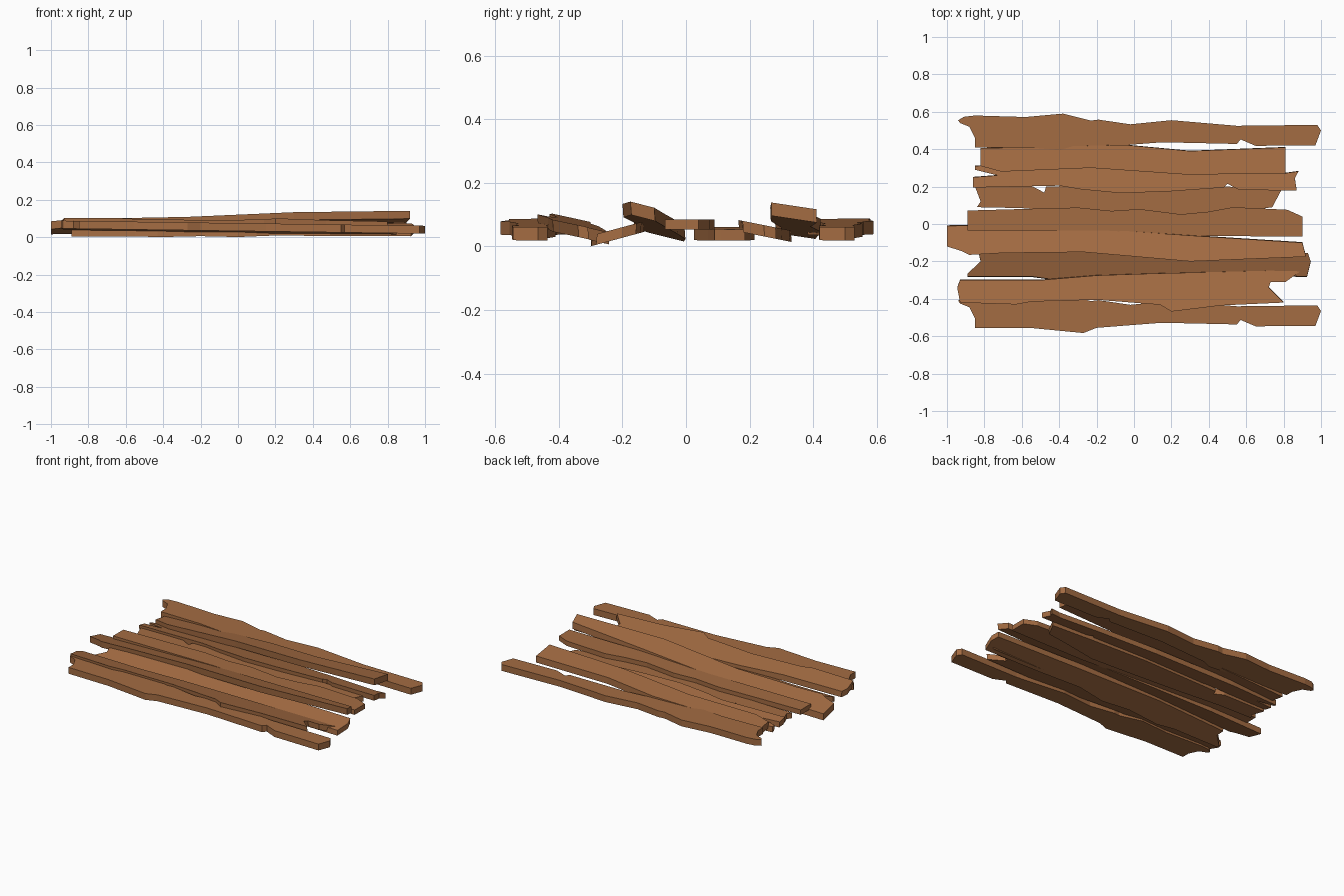
import bpy, bmesh

wood = bpy.data.materials.new("brown_wood")
wood.diffuse_color = (0.37, 0.15, 0.055, 1)


def plank(name, far_edge, near_edge, z, slope_x=0.0, slope_y=0.0, y_ref=0.0,
          thick=0.04, dy=0.0):
    """Rough board: outline from its far edge (left to right) and near edge
    (left to right), extruded down from a tilted top plane."""
    outline = near_edge + far_edge[::-1]
    bm = bmesh.new()
    top, low = [], []
    for x, y in outline:
        h = z + slope_x * x + slope_y * (y + dy - y_ref)
        top.append(bm.verts.new((x, y + dy, h)))
        low.append(bm.verts.new((x, y + dy - slope_y * thick * 0.3, h - thick)))
    bm.faces.new(top)
    bm.faces.new(low[::-1])
    n = len(outline)
    for i in range(n):
        j = (i + 1) % n
        bm.faces.new((top[i], low[i], low[j], top[j]))
    bmesh.ops.recalc_face_normals(bm, faces=bm.faces[:])
    bmesh.ops.triangulate(bm, faces=[f for f in bm.faces if len(f.verts) > 4])
    mesh = bpy.data.meshes.new(name)
    bm.to_mesh(mesh)
    bm.free()
    mesh.materials.append(wood)
    ob = bpy.data.objects.new(name, mesh)
    bpy.context.collection.objects.link(ob)
    return ob


# Outer boards: the same notched board at the back and the front
outer_far = [(-.93, .54), (-.94, .555), (-.91, .573), (-.85, .58), (-.58, .572),
             (-.38, .59), (-.23, .553), (-.19, .558), (-.02, .533), (.2, .555),
             (.55, .525), (.98, .53), (1.0, .5)]
outer_near = [(-.88, .52), (-.85, .46), (-.85, .408), (-.56, .41), (-.27, .382),
              (-.2, .41), (.15, .437), (.55, .428), (.57, .452), (.65, .418),
              (.97, .42)]
for name, dy in (("back_plank", 0.0), ("front_plank", -0.965)):
    plank(name, outer_far, outer_near, .075, -.014, dy=dy, thick=.042)

# Raised board behind the middle
plank("back_raised_plank",
      [(-.82, .405), (-.6, .41), (-.05, .423), (.3, .39), (.81, .41)],
      [(-.82, .31), (-.71, .28), (-.23, .3), (.27, .265), (.81, .268)],
      .112, .032, -.15, .27, .042)

# Split board tucked under the raised one
plank("back_tilted_plank",
      [(-.73, .26), (-.85, .29), (-.85, .31), (-.5, .33), (.1, .325), (.5, .3),
       (.81, .272), (.88, .282), (.86, .245)],
      [(-.86, .25), (-.86, .195), (-.4, .205), (-.28, .185), (-.07, .165),
       (.2, .175), (.48, .195), (.5, .215), (.56, .183), (.87, .178)],
      .08, 0, -.2, .18, .036)

# Low flat board
plank("low_plank",
      [(-.85, .2), (-.54, .2), (-.48, .168), (-.47, .2), (.1, .215), (.5, .2),
       (.79, .185)],
      [(-.82, .12), (-.84, .09), (-.6, .085), (-.3, .06), (.03, .04),
       (.35, .025), (.6, .07), (.74, .09), (.75, .11)],
      .057, -.004, thick=.036)

# Wide middle board
plank("middle_plank",
      [(-.89, .072), (-.6, .08), (-.3, .088), (-.12, .07), (.03, .08), (.25, .052),
       (.4, .066), (.53, .09), (.82, .076), (.9, .04)],
      [(-.89, -.035), (-.15, -.035), (.35, -.065), (.9, -.066)],
      .085, 0, thick=.032)

# Raised board in front of the middle
plank("front_raised_plank",
      [(-1.0, -.01), (-.6, -.005), (-.15, -.03), (.35, -.065), (.9, -.1)],
      [(-1.0, -.12), (-.92, -.145), (-.88, -.165), (-.7, -.155), (-.27, -.15),
       (.3, -.2), (.92, -.175)],
      .107, .022, -.25, -.12, .042)

# Board leaning under the raised one
plank("front_tilted_plank",
      [(-.82, -.2), (-.83, -.155), (-.3, -.13), (.3, -.14), (.93, -.155),
       (.945, -.2)],
      [(-.89, -.265), (-.89, -.28), (-.55, -.28), (-.43, -.297), (-.2, -.278),
       (0, -.295), (.2, -.265), (.5, -.275), (.925, -.28)],
      .039, 0, .27, -.28, .034)

# Forked board next to the front
plank("forked_plank",
      [(-.945, -.34), (-.93, -.3), (-.5, -.3), (-.2, -.275), (.1, -.265),
       (.5, -.255), (.9, -.245), (.81, -.31), (.73, -.31), (.72, -.34),
       (.77, -.39)],
      [(-.93, -.42), (-.63, -.43), (-.55, -.415), (-.2, -.405), (.14, -.432),
       (.2, -.468), (.47, -.435), (.8, -.42)],
      .095, -.011, -.22, -.43, .038)
